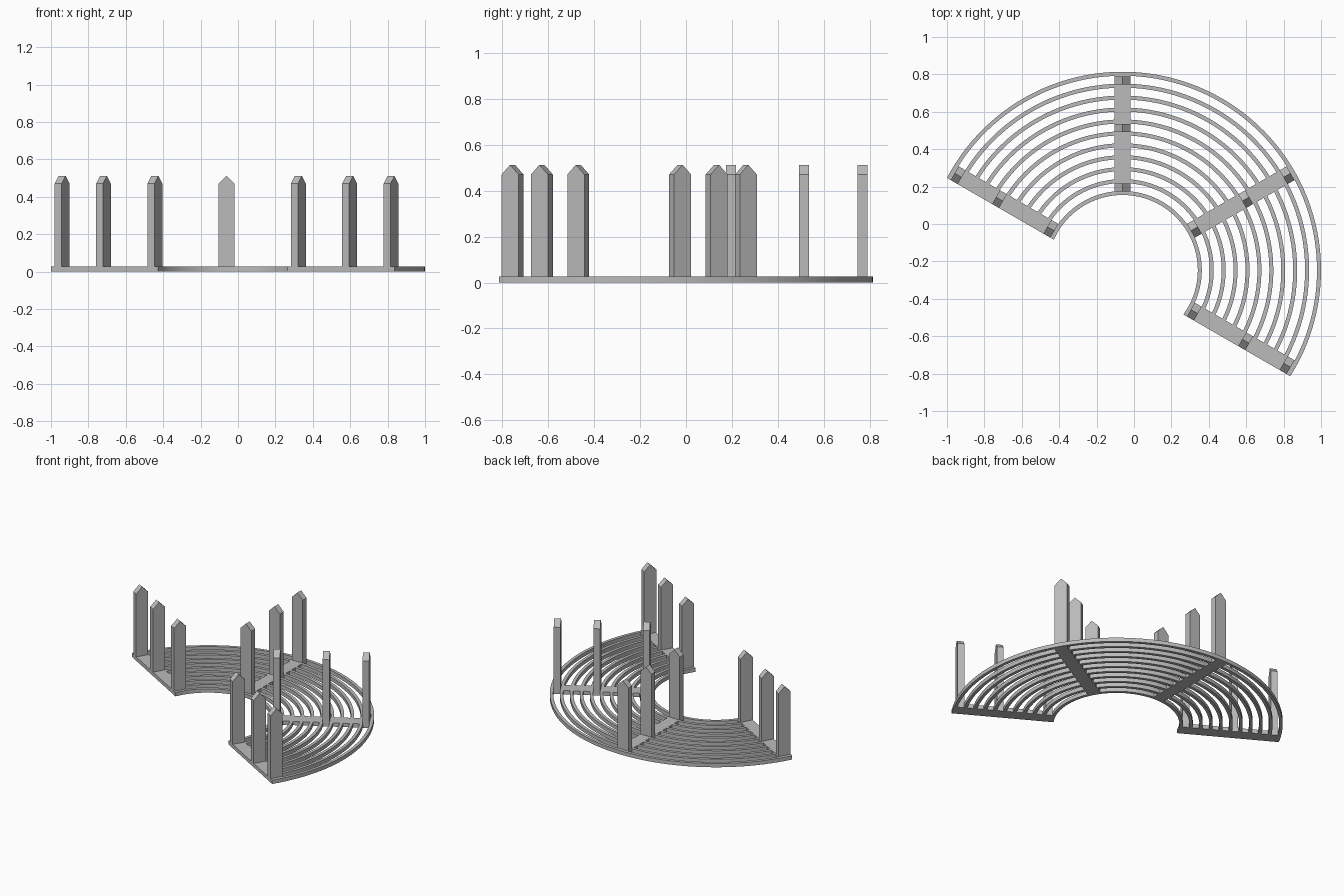
import bpy
import bmesh
from math import asin, cos, sin, radians
from mathutils import Matrix

cube = bpy.data.objects.get("Cube")
if cube:
    bpy.data.objects.remove(cube, do_unlink=True)

CX, CY = -0.061, -0.247           # centre of the arcs
R_IN, R_OUT = 0.402, 1.061        # whole band
RING_W, RINGS = 0.0215, 11
BASE_H = 0.027
HALF = 0.0425                     # half width of spokes and posts
POST_D, EAVE, PEAK = 0.043, 0.47, 0.512
START, END = radians(-30), radians(150)
SEGMENTS = 72

grey = bpy.data.materials.new("light_grey")
grey.use_nodes = True
colour = (0.5, 0.5, 0.5, 1)
grey.diffuse_color = colour
grey.node_tree.nodes["Principled BSDF"].inputs["Base Color"].default_value = colour


def finish(name, bm, smooth=False):
    bmesh.ops.recalc_face_normals(bm, faces=bm.faces[:])
    mesh = bpy.data.meshes.new(name)
    bm.to_mesh(mesh)
    bm.free()
    mesh.materials.append(grey)
    obj = bpy.data.objects.new(name, mesh)
    bpy.context.collection.objects.link(obj)
    if smooth:
        bpy.ops.object.select_all(action='DESELECT')
        obj.select_set(True)
        bpy.context.view_layer.objects.active = obj
        bpy.ops.object.shade_smooth_by_angle(angle=radians(30))
    return obj


def extrude_profile(name, points, direction, matrix):
    """Extrude a flat outline along a direction, then place it."""
    bm = bmesh.new()
    face = bm.faces.new([bm.verts.new(p) for p in points])
    grown = bmesh.ops.extrude_face_region(bm, geom=[face])["geom"]
    moved = [g for g in grown if isinstance(g, bmesh.types.BMVert)]
    bmesh.ops.translate(bm, verts=moved, vec=direction)
    bm.transform(matrix)
    return finish(name, bm)


def ring(name, inner):
    """Curved rail whose ends line up with the outer edges of the end spokes."""
    outer = inner + RING_W
    section = [(inner, 0), (outer, 0), (outer, BASE_H), (inner, BASE_H)]
    bm = bmesh.new()
    loops = []
    for i in range(SEGMENTS + 1):
        t = i / SEGMENTS
        loop = []
        for r, z in section:
            extra = asin(HALF / r)
            a = START - extra * (1 - t) + (END - START) * t + extra * t
            loop.append(bm.verts.new((CX + r * cos(a), CY + r * sin(a), z)))
        loops.append(loop)
    for a, b in zip(loops, loops[1:]):
        for k in range(4):
            n = (k + 1) % 4
            bm.faces.new((a[k], a[n], b[n], b[k]))
    bm.faces.new(loops[0])
    bm.faces.new(loops[-1])
    finish(name, bm, smooth=True)


# Concentric rails
step = (R_OUT - RING_W - R_IN) / (RINGS - 1)
for i in range(RINGS):
    ring(f"curved_rail_{i + 1}", R_IN + i * step)

# Radial spokes with three gabled posts each
gable = [(-HALF, BASE_H), (HALF, BASE_H), (HALF, EAVE), (0, PEAK), (-HALF, EAVE)]
bar = [(-HALF, 0), (HALF, 0), (HALF, BASE_H), (-HALF, BASE_H)]
spoke_in, spoke_out = R_IN + RING_W - 0.003, R_OUT - RING_W + 0.001
for s, angle in enumerate((-30, 30, 90, 150), 1):
    place = Matrix.Translation((CX, CY, 0)) @ Matrix.Rotation(radians(angle), 4, 'Z')
    extrude_profile(f"spoke_{s}", [(spoke_in, y, z) for y, z in bar],
                    (spoke_out - spoke_in, 0, 0), place)
    for label, r in (("inner", 0.443), ("middle", 0.76), ("outer", 1.015)):
        extrude_profile(f"{label}_post_{s}",
                        [(r - POST_D / 2, y, z) for y, z in gable],
                        (POST_D, 0, 0), place)
